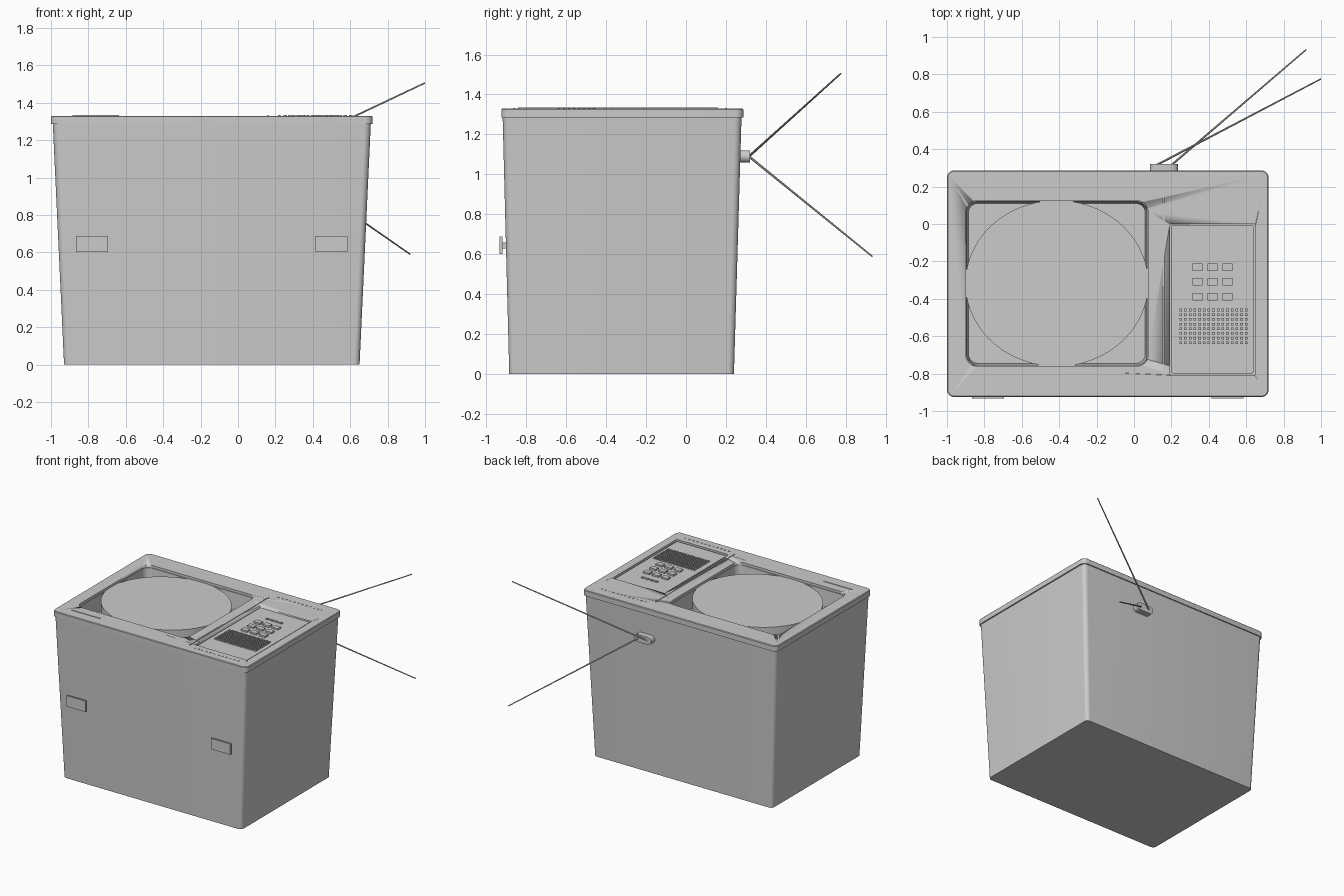
import bpy, bmesh, math
from mathutils import Vector, Matrix

if "Cube" in bpy.data.objects:
    bpy.data.objects.remove(bpy.data.objects["Cube"], do_unlink=True)

GREY = (0.6, 0.6, 0.6, 1)
grey = bpy.data.materials.new("plain grey")
grey.use_nodes = True
grey.diffuse_color = GREY
grey.node_tree.nodes["Principled BSDF"].inputs["Base Color"].default_value = GREY
TOP = 1.33


def finish(name, bm, smooth=True):
    bmesh.ops.recalc_face_normals(bm, faces=bm.faces)
    mesh = bpy.data.meshes.new(name)
    bm.to_mesh(mesh)
    bm.free()
    mesh.materials.append(grey)
    ob = bpy.data.objects.new(name, mesh)
    bpy.context.collection.objects.link(ob)
    if smooth:
        bpy.ops.object.select_all(action="DESELECT")
        ob.select_set(True)
        bpy.context.view_layer.objects.active = ob
        bpy.ops.object.shade_smooth_by_angle(angle=math.radians(32))
    return ob


def loft(name, sections, corner=8):
    """Stack of rounded rectangles: x0, x1, y0, y1, radius, z."""
    bm = bmesh.new()
    rings = []
    for x0, x1, y0, y1, r, z in sections:
        ring = []
        centres = [(x1 - r, y1 - r), (x0 + r, y1 - r), (x0 + r, y0 + r), (x1 - r, y0 + r)]
        for q, (cx, cy) in enumerate(centres):
            for i in range(corner + 1):
                a = (q + i / corner) * math.pi / 2
                ring.append(bm.verts.new((cx + r * math.cos(a), cy + r * math.sin(a), z)))
        rings.append(ring)
    for low, high in zip(rings, rings[1:]):
        for i in range(len(low)):
            j = (i + 1) % len(low)
            bm.faces.new((low[i], low[j], high[j], high[i]))
    bm.faces.new(rings[0])
    bm.faces.new(rings[-1])
    return finish(name, bm)


def boxes(name, items):
    """Boxes given as x, y, z centre and x, y, z size."""
    bm = bmesh.new()
    for x, y, z, sx, sy, sz in items:
        bmesh.ops.create_cube(bm, size=1, matrix=Matrix.Translation((x, y, z))
                              @ Matrix.Diagonal((sx, sy, sz, 1)))
    return finish(name, bm, False)


def cut(ob, cutter):
    mod = ob.modifiers.new("cut", "BOOLEAN")
    mod.operation = "DIFFERENCE"
    mod.object = cutter
    bpy.context.view_layer.objects.active = ob
    bpy.ops.object.modifier_apply(modifier=mod.name)
    bpy.data.objects.remove(cutter, do_unlink=True)


def rod(name, start, end, r1, r2, sides=10):
    start, end = Vector(start), Vector(end)
    d = end - start
    bm = bmesh.new()
    bmesh.ops.create_cone(bm, cap_ends=True, segments=sides, radius1=r1, radius2=r2, depth=d.length,
                          matrix=Matrix.Translation((start + end) / 2)
                          @ d.to_track_quat("Z", "Y").to_matrix().to_4x4())
    return finish(name, bm)


# Tapered cabinet with its overhanging bezel
cabinet = loft("cabinet", [
    (-0.93, 0.65, -0.885, 0.24, 0.03, 0),
    (-0.99, 0.71, -0.918, 0.278, 0.035, 1.285),
    (-1.0, 0.72, -0.925, 0.287, 0.04, 1.285),
    (-1.0, 0.72, -0.925, 0.287, 0.04, 1.325),
    (-0.995, 0.715, -0.92, 0.282, 0.035, TOP)])

# Screen well and control pocket
cut(cabinet, loft("screen_cutter", [
    (-0.885, 0.06, -0.745, 0.11, 0.05, 1.18),
    (-0.895, 0.07, -0.755, 0.12, 0.055, 1.31),
    (-0.90, 0.075, -0.76, 0.125, 0.06, 1.31),
    (-0.90, 0.075, -0.76, 0.125, 0.06, 1.4)]))
cut(cabinet, loft("panel_cutter", [
    (0.19, 0.65, -0.81, 0, 0.01, 1.305), (0.19, 0.65, -0.81, 0, 0.01, 1.4)]))

# Oval screen standing in the well
bm = bmesh.new()
bmesh.ops.create_cone(bm, cap_ends=True, segments=96, radius1=1, radius2=1, depth=0.15,
                      matrix=Matrix.Translation((-0.4125, -0.3175, 1.237))
                      @ Matrix.Diagonal((0.489, 0.444, 1, 1)))
finish("screen", bm)

# Control panel with keypad, small keys and speaker grille
loft("control_panel", [(0.2, 0.638, -0.798, -0.006, 0.008, 1.30),
                       (0.2, 0.638, -0.798, -0.006, 0.008, 1.322)])
boxes("keypad", [(0.34 + 0.08 * i, -0.39 + 0.08 * j, 1.327, 0.055, 0.04, 0.016)
                 for i in range(3) for j in range(3)])
boxes("small_keys", [(0.36 + 0.04 * i, -0.14, 1.325, 0.025, 0.015, 0.01) for i in range(4)])
boxes("speaker_grille", [(0.25 + 0.025 * i, -0.635 + 0.025 * j, 1.326, 0.014, 0.014, 0.014)
                         for i in range(15) for j in range(8)])

# Raised trim on the bezel face
boxes("bezel_trim", [(0.16, -0.34, TOP, 0.008, 1.0, 0.008),
                     (-0.76, -0.835, TOP, 0.25, 0.012, 0.008)])
boxes("bezel_studs", [(0.22 + 0.035 * i, y, TOP, 0.012, 0.008, 0.006)
                      for i in range(12) for y in (-0.86, 0.2)])

# Front foot plates on small stubs
for side, x in (("right", -0.78), ("left", 0.5)):
    boxes(side + "_foot_plate", [(x, -0.927, 0.645, 0.17, 0.014, 0.086),
                                 (x, -0.907, 0.645, 0.08, 0.03, 0.03)])

# Antenna mount: pill shape turned to face the back
mount = loft("antenna_mount", [(-0.075, 0.075, -0.03, 0.03, 0.0295, 0),
                               (-0.075, 0.075, -0.03, 0.03, 0.0295, 0.05)])
mount.data.transform(Matrix.Translation((0.16, 0.27, 1.09)) @ Matrix.Rotation(-math.pi / 2, 4, "X"))

# Telescopic antennas
rod("upper_antenna", (0.12, 0.315, 1.09), (0.998, 0.775, 1.505), 0.006, 0.004)
rod("lower_antenna", (0.2, 0.315, 1.09), (0.92, 0.932, 0.59), 0.006, 0.004)
